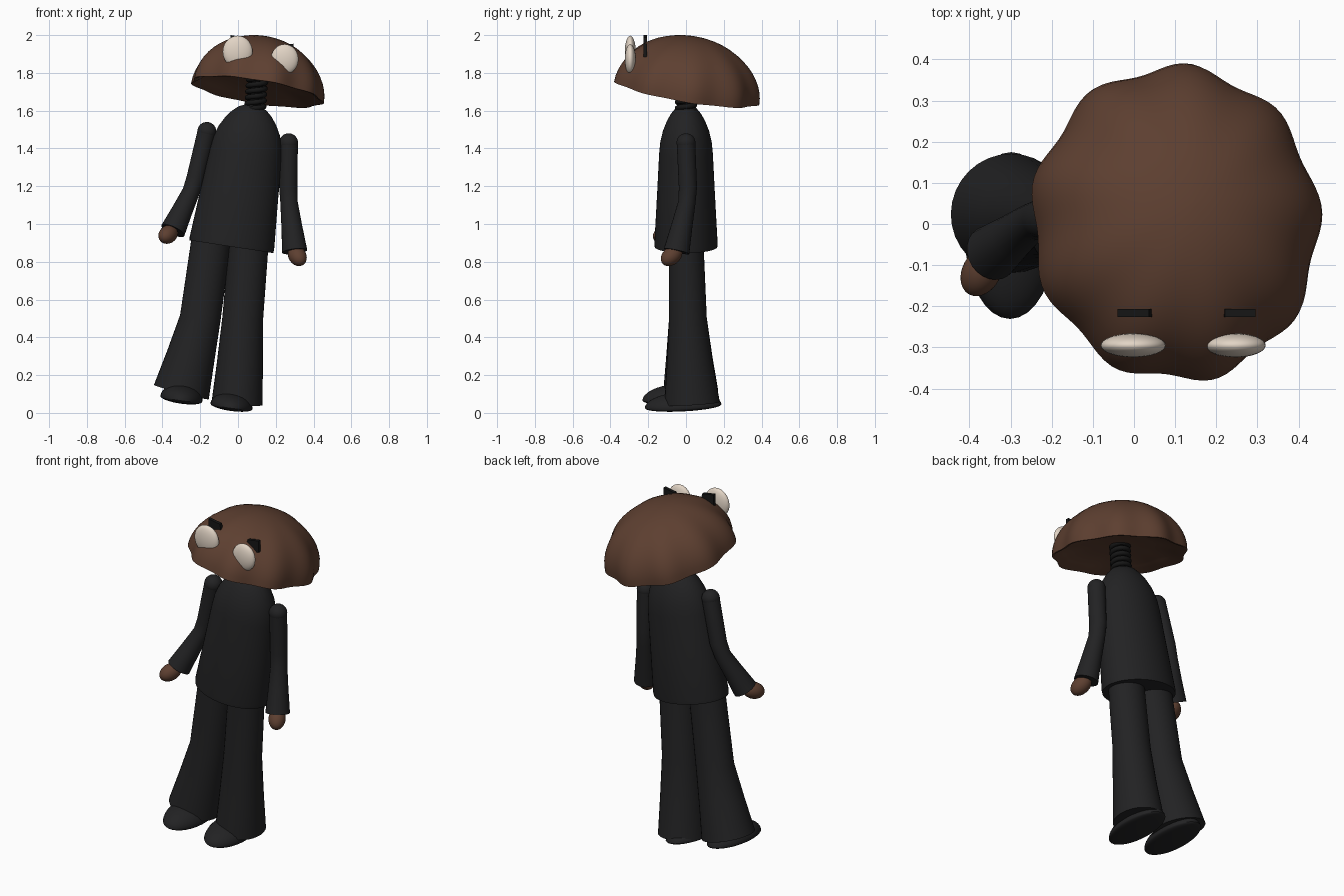
import bpy, bmesh, math
from mathutils import Matrix, Vector

cube = bpy.data.objects.get("Cube")
if cube:
    bpy.data.objects.remove(cube, do_unlink=True)


def material(name, r, g, b):
    m = bpy.data.materials.new(name)
    m.use_nodes = True
    m.diffuse_color = (r, g, b, 1)
    node = m.node_tree.nodes["Principled BSDF"]
    node.inputs["Base Color"].default_value = (r, g, b, 1)
    node.inputs["Roughness"].default_value = 0.8
    return m


BROWN = material("brown", 0.11, 0.05, 0.03)
SUIT = material("suit black", 0.016, 0.016, 0.017)
DARK = material("deep black", 0.008, 0.008, 0.008)
CREAM = material("cream", 0.76, 0.66, 0.56)


def activate(obj):
    bpy.ops.object.select_all(action='DESELECT')
    obj.select_set(True)
    bpy.context.view_layer.objects.active = obj


def finish(name, bm, mat, angle=40):
    bmesh.ops.recalc_face_normals(bm, faces=bm.faces)
    mesh = bpy.data.meshes.new(name)
    bm.to_mesh(mesh)
    bm.free()
    obj = bpy.data.objects.new(name, mesh)
    bpy.context.collection.objects.link(obj)
    mesh.materials.append(mat)
    activate(obj)
    bpy.ops.object.shade_smooth_by_angle(angle=math.radians(angle))
    return obj


def skin(bm, rings):
    """Bridge successive closed rings of vertices and cap both ends."""
    n = len(rings[0])
    for a, b in zip(rings, rings[1:]):
        for i in range(n):
            j = (i + 1) % n
            bm.faces.new((a[i], a[j], b[j], b[i]))
    bm.faces.new(rings[0])
    bm.faces.new(rings[-1])


def loft(name, stations, mat, sides=32):
    """Tube through (centre, half width, half depth), rings square to the path."""
    bm = bmesh.new()
    pts = [Vector(s[0]) for s in stations]
    rings = []
    for k, (_, rx, ry) in enumerate(stations):
        t = (pts[min(k + 1, len(pts) - 1)] - pts[max(k - 1, 0)]).normalized()
        u = Vector((0, 1, 0)).cross(t).normalized()
        v = t.cross(u)
        angles = [math.tau * i / sides for i in range(sides)]
        rings.append([bm.verts.new(pts[k] + u * rx * math.cos(a) + v * ry * math.sin(a))
                      for a in angles])
    skin(bm, rings)
    return finish(name, bm, mat)


def ellipsoid(name, centre, radii, mat, rot=Matrix.Identity(4), flat=1.0):
    """Ellipsoid whose lower half may be flattened into a sole."""
    bm = bmesh.new()
    bmesh.ops.create_uvsphere(bm, u_segments=32, v_segments=18, radius=1)
    for v in bm.verts:
        if v.co.z < 0:
            v.co.z *= flat
    bm.transform(Matrix.Translation(centre) @ rot @ Matrix.Diagonal((*radii, 1)))
    return finish(name, bm, mat)


# Scalloped cap with a hollow underside, tipped back and to its left
bm = bmesh.new()
rings = []
profile = [(math.cos(k * math.pi / 28), math.sin(k * math.pi / 28) * 0.296) for k in range(14)]
profile = [(0.1, 0.06), (0.5, 0.055), (0.85, 0.03), (0.97, 0.0)] + profile + [(0.02, 0.296)]
for r, z in profile:
    ring = []
    for i in range(108):
        a = math.tau * i / 108
        lobe = 1 + 0.03 * r * r * math.cos(9 * (a - math.radians(5)))
        ring.append(bm.verts.new((0.35 * r * lobe * math.cos(a),
                                  0.383 * r * lobe * math.sin(a), z)))
    rings.append(ring)
skin(bm, rings)
tilt = Vector((0, 0, 1)).rotation_difference(Vector((0.16, 0.17, 1))).to_matrix().to_4x4()
bm.transform(Matrix.Translation((0.1, 0, 1.70)) @ tilt)
finish("cap_head", bm, BROWN, 50)

# Eyes half sunk in the cap
ellipsoid("right_eye", (-0.002, -0.295, 1.912), (0.079, 0.029, 0.085), CREAM)
ellipsoid("left_eye", (0.247, -0.295, 1.872), (0.073, 0.029, 0.08), CREAM)


# Slanted eyebrow plates
def brow(name, outer, inner, top):
    bm = bmesh.new()
    step = inner - outer
    shape = [(outer, top - 0.07), (inner, top - 0.09),
             (inner - 0.2 * step, top - 0.012), (outer, top)]
    rings = [[bm.verts.new((x, y, z)) for x, z in shape] for y in (-0.226, -0.206)]
    skin(bm, rings)
    finish(name, bm, DARK, 20)


brow("right_eyebrow", -0.04, 0.055, 2.0)
brow("left_eyebrow", 0.295, 0.203, 1.955)

# Coiled spring neck
curve = bpy.data.curves.new("spring_neck", 'CURVE')
curve.dimensions = '3D'
curve.bevel_depth = 0.014
curve.bevel_resolution = 2
spline = curve.splines.new('POLY')
count = 120
spline.points.add(count - 1)
for i, p in enumerate(spline.points):
    f = i / (count - 1)
    a = f * math.tau * 6
    p.co = (0.09 + 0.012 * f + 0.046 * math.cos(a), 0.046 * math.sin(a), 1.59 + 0.19 * f, 1)
neck = bpy.data.objects.new("spring_neck", curve)
bpy.context.collection.objects.link(neck)
curve.materials.append(DARK)
activate(neck)
bpy.ops.object.convert(target='MESH')
loft("neck_core", [((0.085, 0, 1.58), 0.03, 0.03), ((0.105, 0, 1.78), 0.03, 0.03)], DARK, 16)

# Leaning bullet-shaped jacket
lean = Vector((0.115, 0, 0.752)).normalized()
base = Vector((-0.035, 0, 0.88))
jacket = [(0, 0.224), (0.02, 0.226), (0.28, 0.207), (0.5, 0.192), (0.56, 0.184), (0.62, 0.165),
          (0.67, 0.138), (0.71, 0.108), (0.74, 0.075), (0.756, 0.04), (0.762, 0.01)]
loft("jacket", [(base + lean * d, r, r * 0.74) for d, r in jacket], SUIT, 48)

# Flared trouser legs
loft("right_leg", [((-0.135, 0, 0.96), 0.105, 0.09), ((-0.2, 0.01, 0.5), 0.108, 0.1),
                   ((-0.25, 0.017, 0.3), 0.128, 0.122), ((-0.3, 0.025, 0.11), 0.15, 0.146)], SUIT)
loft("left_leg", [((0.06, 0, 0.94), 0.105, 0.09), ((0.025, 0.01, 0.5), 0.108, 0.1),
                  ((0.01, 0.02, 0.26), 0.122, 0.122), ((-0.005, 0.032, 0.05), 0.135, 0.147)], SUIT)

# Flat-soled shoes
shoe_tilt = Matrix.Rotation(math.radians(8), 4, 'Y') @ Matrix.Rotation(math.radians(3), 4, 'X')
ellipsoid("right_shoe", (-0.3, -0.028, 0.075), (0.112, 0.203, 0.08), SUIT, shoe_tilt, 0.3)
ellipsoid("left_shoe", (-0.035, -0.015, 0.035), (0.112, 0.203, 0.075), SUIT, shoe_tilt, 0.3)


# Arms: shoulder ball, bent sleeve with a flared cuff, mitten hand
def arm(side, shoulder, elbow, wrist, hand):
    s, e, w = Vector(shoulder), Vector(elbow), Vector(wrist)
    ellipsoid(side + "_shoulder", s, (0.05, 0.05, 0.05), SUIT)
    loft(side + "_sleeve", [(s, 0.049, 0.049), (s.lerp(e, 0.85), 0.048, 0.048),
                            (e.lerp(w, 0.12), 0.046, 0.046), (e.lerp(w, 0.55), 0.055, 0.056),
                            (w, 0.067, 0.069)], SUIT, 24)
    h = Vector(hand)
    turn = Vector((0, 0, 1)).rotation_difference(h - w).to_matrix().to_4x4()
    ellipsoid(side + "_hand", h, (0.047, 0.047, 0.066), BROWN, turn)


arm("right", (-0.165, 0, 1.49), (-0.235, 0.015, 1.2), (-0.345, -0.07, 0.965), (-0.37, -0.115, 0.945))
arm("left", (0.268, 0, 1.43), (0.266, 0.012, 1.15), (0.3, -0.05, 0.855), (0.314, -0.076, 0.832))
